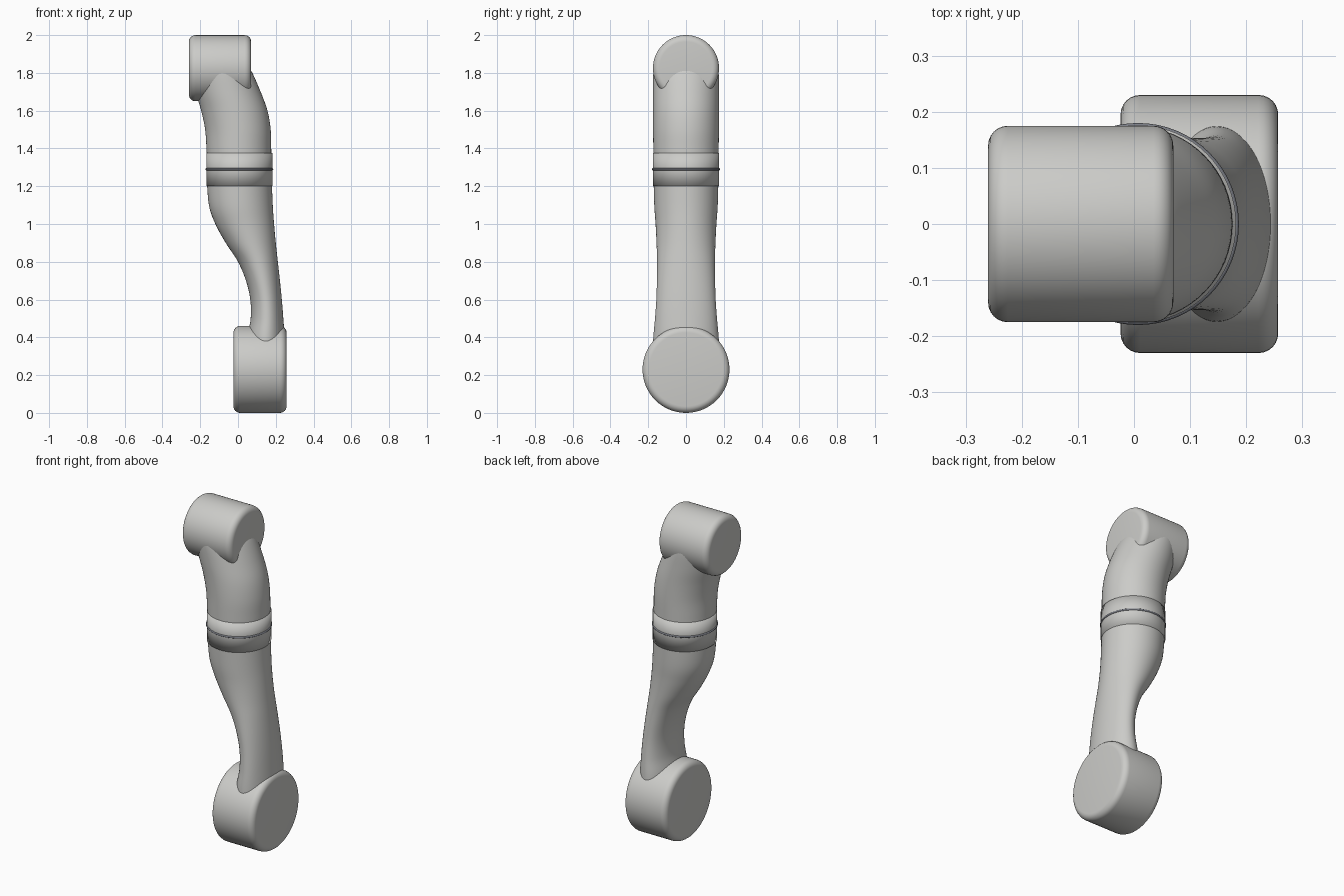
import bpy, bmesh, math

cube = bpy.data.objects.get("Cube")
if cube:
    bpy.data.objects.remove(cube, do_unlink=True)

SIDES = 64


def material(name, color):
    m = bpy.data.materials.new(name)
    m.use_nodes = True
    m.diffuse_color = color
    m.node_tree.nodes["Principled BSDF"].inputs["Base Color"].default_value = color
    return m


grey = material("light warm grey", (0.60, 0.60, 0.58, 1))
slate = material("slate grey", (0.20, 0.21, 0.24, 1))


def finish(obj, mat, angle=None):
    obj.data.materials.append(mat)
    bpy.ops.object.select_all(action="DESELECT")
    obj.select_set(True)
    bpy.context.view_layer.objects.active = obj
    if angle:
        bpy.ops.object.shade_smooth_by_angle(angle=math.radians(angle))
    else:
        bpy.ops.object.shade_smooth()


def joint(name, x0, x1, radius, z, bevel):
    """Drum lying along x with rounded rims."""
    bpy.ops.mesh.primitive_cylinder_add(
        vertices=SIDES, radius=radius, depth=x1 - x0,
        location=((x0 + x1) / 2, 0, z), rotation=(0, math.pi / 2, 0))
    obj = bpy.context.object
    obj.name = name
    mod = obj.modifiers.new("rounded rims", "BEVEL")
    mod.width, mod.segments = bevel, 6
    mod.limit_method, mod.angle_limit = "ANGLE", math.radians(40)
    bpy.ops.object.modifier_apply(modifier=mod.name)
    finish(obj, grey, 30)


def spline(a, b, c, d, t):
    """Catmull-Rom blend of four section tuples."""
    return [(2 * q + (r - p) * t + (2 * p - 5 * q + 4 * r - s) * t ** 2
             + (3 * q - p - 3 * r + s) * t ** 3) / 2 for p, q, r, s in zip(a, b, c, d)]


def loft(name, sections, steps=6, angle=50):
    """Skin of elliptical sections given as (z, x min, x max, y radius)."""
    rows, last = [], len(sections) - 1
    for i in range(last):
        quad = [sections[min(max(i + k, 0), last)] for k in (-1, 0, 1, 2)]
        rows += [spline(*quad, s / steps) for s in range(steps)]
    rows.append(sections[-1])
    bm = bmesh.new()
    rings = []
    for z, x0, x1, ry in rows:
        ring = []
        for k in range(SIDES):
            a = math.tau * k / SIDES
            ring.append(bm.verts.new(((x0 + x1) / 2 + (x1 - x0) / 2 * math.cos(a),
                                      ry * math.sin(a), z)))
        rings.append(ring)
    for low, high in zip(rings, rings[1:]):
        for k in range(SIDES):
            n = (k + 1) % SIDES
            bm.faces.new((low[k], low[n], high[n], high[k]))
    bm.faces.new(rings[0][::-1])
    bm.faces.new(rings[-1])
    mesh = bpy.data.meshes.new(name)
    bm.to_mesh(mesh)
    bm.free()
    obj = bpy.data.objects.new(name, mesh)
    bpy.context.collection.objects.link(obj)
    finish(obj, grey, angle)


# End joints
joint("upper_joint", -0.26, 0.07, 0.175, 1.825, 0.035)
joint("lower_joint", -0.024, 0.257, 0.23, 0.23, 0.035)

# Limb segments
loft("upper_arm", [
    (1.33, -0.165, 0.176, 0.172), (1.40, -0.167, 0.176, 0.173),
    (1.50, -0.174, 0.173, 0.174), (1.60, -0.195, 0.156, 0.174),
    (1.70, -0.225, 0.120, 0.174), (1.80, -0.245, 0.076, 0.173),
    (1.84, -0.240, 0.050, 0.165)])
loft("forearm", [
    (0.28, 0.045, 0.246, 0.178), (0.40, 0.050, 0.246, 0.173),
    (0.50, 0.067, 0.240, 0.164), (0.60, 0.065, 0.232, 0.157),
    (0.70, 0.042, 0.222, 0.154), (0.80, 0.000, 0.211, 0.153),
    (0.90, -0.065, 0.200, 0.156), (1.00, -0.120, 0.191, 0.161),
    (1.10, -0.154, 0.184, 0.168), (1.25, -0.166, 0.178, 0.172)])

# Wrist collar, shaded softly from rim to rim, with a thin seam ring
loft("collar", [(1.20, -0.168, 0.182, 0.176), (1.29, -0.168, 0.182, 0.176),
                (1.375, -0.168, 0.182, 0.176)], steps=1, angle=None)
bpy.ops.mesh.primitive_torus_add(
    major_segments=SIDES, minor_segments=10, major_radius=0.174,
    minor_radius=0.006, location=(0.007, 0, 1.29))
seam = bpy.context.object
seam.name = "seam_ring"
finish(seam, slate)
